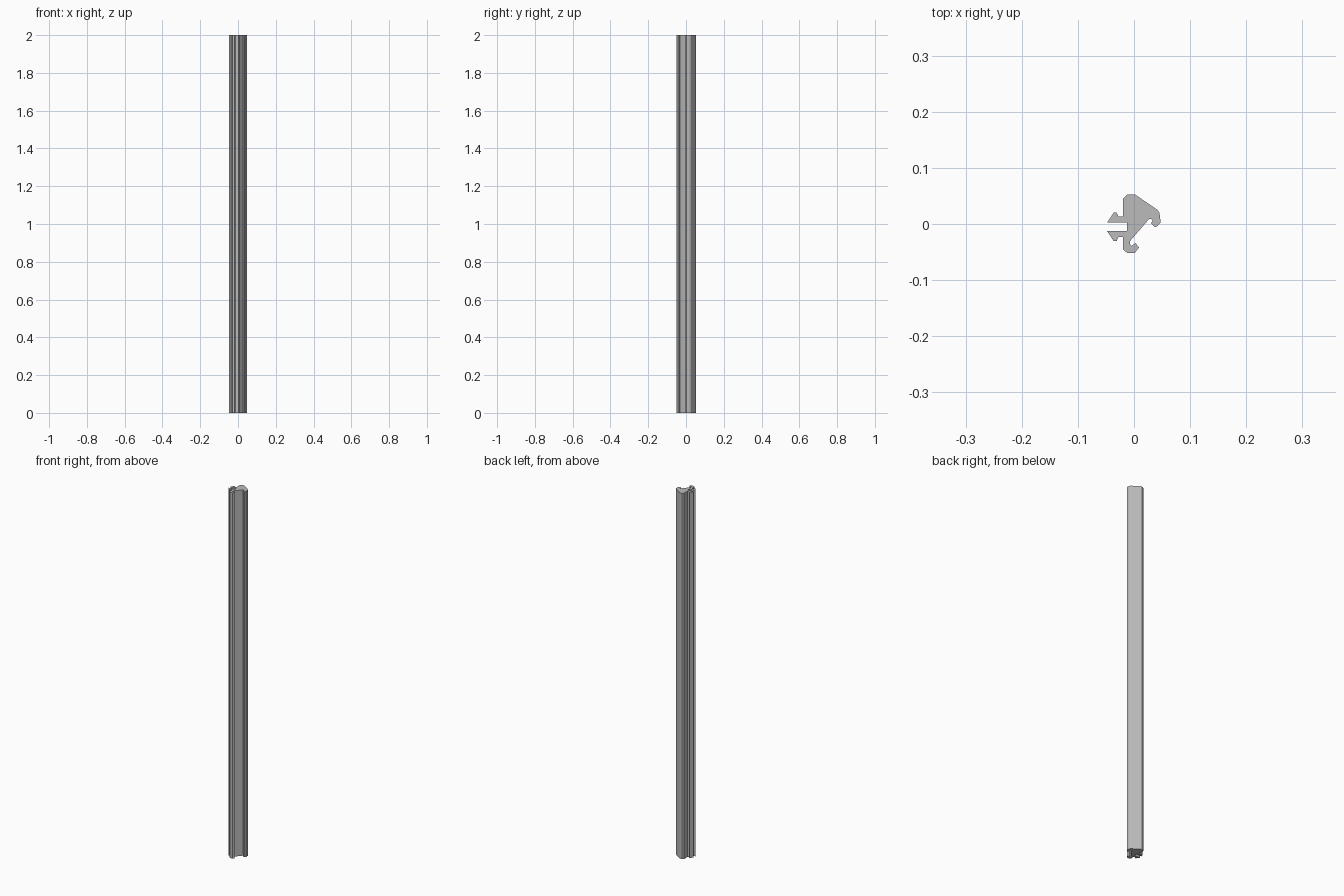
import bpy
import bmesh

cube = bpy.data.objects.get("Cube")
if cube:
    bpy.data.objects.remove(cube, do_unlink=True)

LENGTH = 2.0
SLOT_MID = -0.005  # y about which the clip is mirrored

# Satin grey metal
grey = bpy.data.materials.new("grey_metal")
grey.use_nodes = True
colour = (0.5, 0.5, 0.5, 1)
grey.diffuse_color = colour
grey.node_tree.nodes["Principled BSDF"].inputs["Base Color"].default_value = colour

# Barbed clip prong, from the body wall round to the slot floor
prong = [(-0.0195, 0.0135), (-0.028, 0.0135), (-0.031, 0.0205),
         (-0.036, 0.0205), (-0.048, 0.0025), (-0.0125, 0.0025)]
lower_prong = [(x, 2 * SLOT_MID - y) for x, y in reversed(prong)]

# Foot with its small hooked lip
foot = [(-0.0195, -0.045), (-0.0125, -0.0515), (0.0015, -0.0515),
        (0.009, -0.042), (0.0025, -0.034), (-0.004, -0.039),
        (-0.0075, -0.036), (-0.0075, -0.031)]

# Sloping channel, outer hooked lip and broad back
head = [(0.027, 0.009), (0.031, 0.009), (0.033, 0.006), (0.0305, 0.001),
        (0.037, -0.0055), (0.041, -0.0045), (0.0475, 0.003),
        (0.0455, 0.0195), (0.0415, 0.0255), (0.002, 0.0525),
        (-0.0125, 0.0525), (-0.0195, 0.0455)]

profile = prong + lower_prong + foot + head

# Extrude the closed profile along z
bm = bmesh.new()
base = bm.faces.new([bm.verts.new((x, y, 0)) for x, y in profile])
swept = bmesh.ops.extrude_face_region(bm, geom=[base], use_keep_orig=True)
top = [v for v in swept["geom"] if isinstance(v, bmesh.types.BMVert)]
bmesh.ops.translate(bm, verts=top, vec=(0, 0, LENGTH))
bmesh.ops.recalc_face_normals(bm, faces=bm.faces)

mesh = bpy.data.meshes.new("extruded_rail")
bm.to_mesh(mesh)
bm.free()
mesh.materials.append(grey)
rail = bpy.data.objects.new("extruded_rail", mesh)
bpy.context.collection.objects.link(rail)
